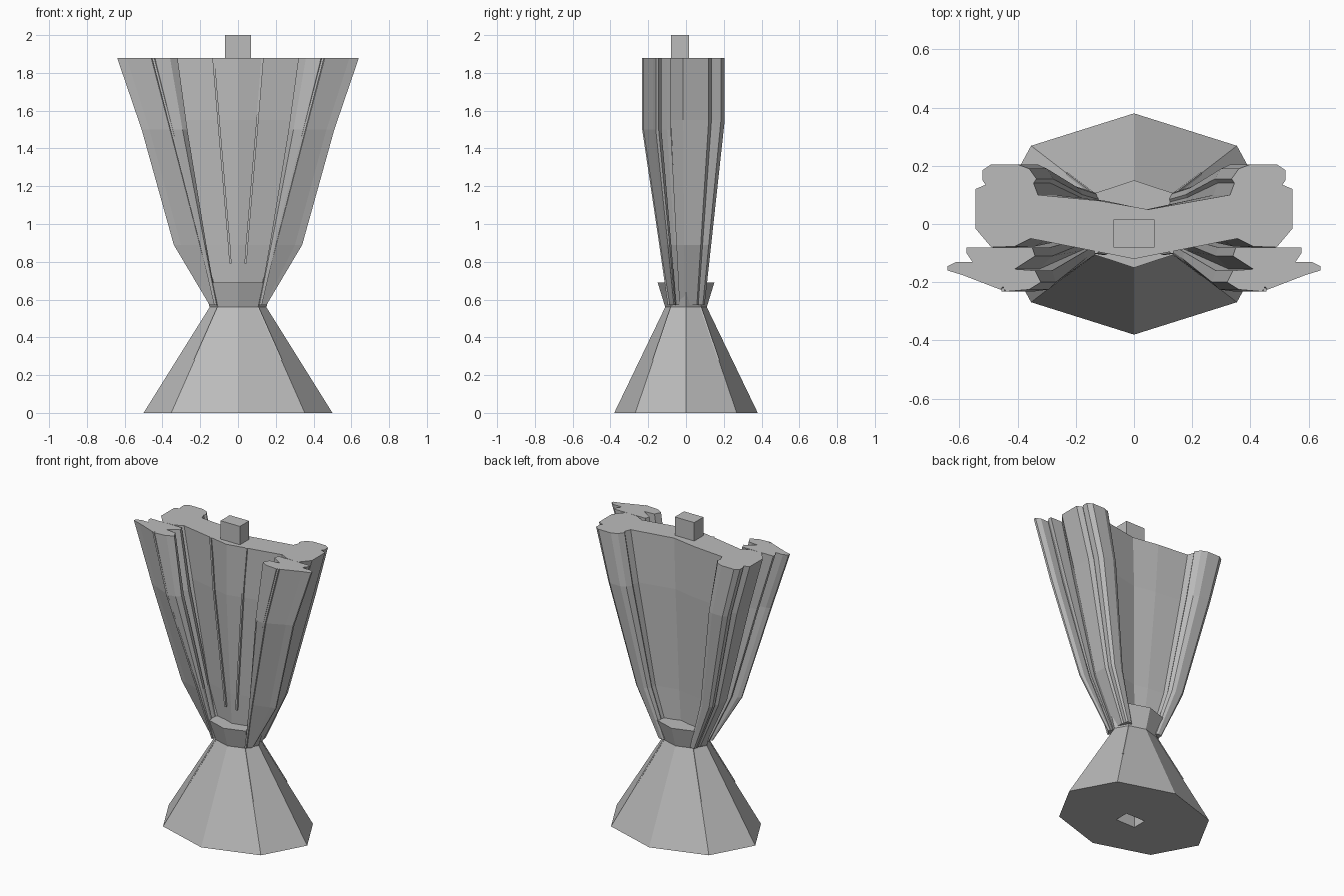
import bpy, bmesh, math
from mathutils import Vector

cube = bpy.data.objects.get("Cube")
if cube:
    bpy.data.objects.remove(cube, do_unlink=True)

grey = bpy.data.materials.new("plain_grey")
grey.use_nodes = True
grey.diffuse_color = (0.5, 0.5, 0.5, 1)
grey.node_tree.nodes["Principled BSDF"].inputs["Base Color"].default_value = (0.5, 0.5, 0.5, 1)


def loft(name, rings):
    """Skin a stack of matching closed rings and cap both ends."""
    bm = bmesh.new()
    rows = [[bm.verts.new(p) for p in ring] for ring in rings]
    n = len(rows[0])
    for low, high in zip(rows, rows[1:]):
        for i in range(n):
            j = (i + 1) % n
            bm.faces.new((low[i], low[j], high[j], high[i]))
    bm.faces.new(rows[0][::-1])
    bm.faces.new(rows[-1])
    bmesh.ops.recalc_face_normals(bm, faces=bm.faces)
    mesh = bpy.data.meshes.new(name)
    bm.to_mesh(mesh)
    bm.free()
    mesh.materials.append(grey)
    ob = bpy.data.objects.new(name, mesh)
    bpy.context.collection.objects.link(ob)
    return ob


def octagon(rx, ry, z):
    return [(rx * math.cos(k * math.pi / 4), ry * math.sin(k * math.pi / 4), z) for k in range(8)]


def box(name, x, y0, y1, z0, z1):
    return loft(name, [[(-x, y0, z), (x, y0, z), (x, y1, z), (-x, y1, z)] for z in (z0, z1)])


def ridge(name, points, width, depth):
    """Narrow raised seam following a path."""
    w, d = width / 2, depth / 2
    return loft(name, [[(x - w, y - d, z), (x + w, y - d, z), (x + w, y + d, z), (x - w, y + d, z)]
                       for x, y, z in points])


# Flared foot and collar, with a square socket underneath
base = loft("base", [octagon(0.5, 0.38, 0), octagon(0.15, 0.11, 0.56), octagon(0.19, 0.15, 0.69)])
cutter = box("socket_cutter", 0.07, -0.08, 0.015, -0.1, 0.12)
cutter.hide_render = True
cutter.hide_viewport = True
cut = base.modifiers.new("socket", "BOOLEAN")
cut.object = cutter
cut.operation = "DIFFERENCE"
cut.solver = "EXACT"

# Peg on top
box("top_peg", 0.07, -0.08, 0.015, 1.8, 2.0)

# Tapered body with a thin web and a rounded, notched lobe on each side
lobe = [(0.355, -0.05), (0.41, -0.077), (0.49, -0.08), (0.545, -0.015), (0.545, 0.12),
        (0.51, 0.135), (0.52, 0.15), (0.52, 0.185), (0.49, 0.205), (0.4, 0.205),
        (0.36, 0.19), (0.335, 0.155), (0.345, 0.14), (0.33, 0.1)]
profile = [(0, -0.12)] + lobe + [(0.05, 0.05), (-0.12, 0.08)] + [(-x, y) for x, y in lobe[::-1]]
levels = [(0.57, 0.26, 0.48), (0.89, 0.53, 0.65), (1.55, 0.83, 1), (1.88, 1, 1)]
loft("body", [[(x * sx, y * sy, z) for x, y in profile] for z, sx, sy in levels])

# Front plates, one on each side; the outer wing bends in above the collar
plate = [(0.35, -0.08), (0.575, -0.08), (0.575, -0.1), (0.555, -0.13), (0.61, -0.13),
         (0.64, -0.145), (0.64, -0.16), (0.59, -0.175), (0.46, -0.225), (0.45, -0.215),
         (0.44, -0.232), (0.36, -0.225), (0.32, -0.2), (0.34, -0.16), (0.41, -0.155), (0.34, -0.11)]
stops = [(0.57, 0.11, 0.12, 0.15, 0.4), (0.89, 0.168, 0.195, 0.34, 0.6),
         (1.5, 0.268, 0.352, 0.51, 1), (1.88, 0.32, 0.45, 0.64, 1)]


def plate_x(x, a, b, c):
    if x < 0.45:
        return a + (b - a) * (x - 0.32) / 0.13
    return b + (c - b) * (x - 0.45) / 0.19


for side, s in (("left", 1), ("right", -1)):
    loft(side + "_front_plate",
         [[(s * plate_x(x, a, b, c), y * sy, z) for x, y in plate] for z, a, b, c, sy in stops])
    # Seams on the web, plate and foot
    ridge(side + "_web_seam", [(s * 0.04, -0.07, 0.79), (s * 0.047, -0.074, 0.89),
                               (s * 0.103, -0.1, 1.55), (s * 0.13, -0.096, 1.88)], 0.012, 0.012)
    ridge(side + "_plate_seam", [(s * b, -0.226 * sy, z) for z, a, b, c, sy in stops], 0.012, 0.012)
    for end, t in (("front", -1), ("back", 1)):
        ridge(side + "_" + end + "_foot_seam",
              [(s * 0.23, t * 0.173, 0.28), (s * 0.106, t * 0.078, 0.56)], 0.008, 0.008)
